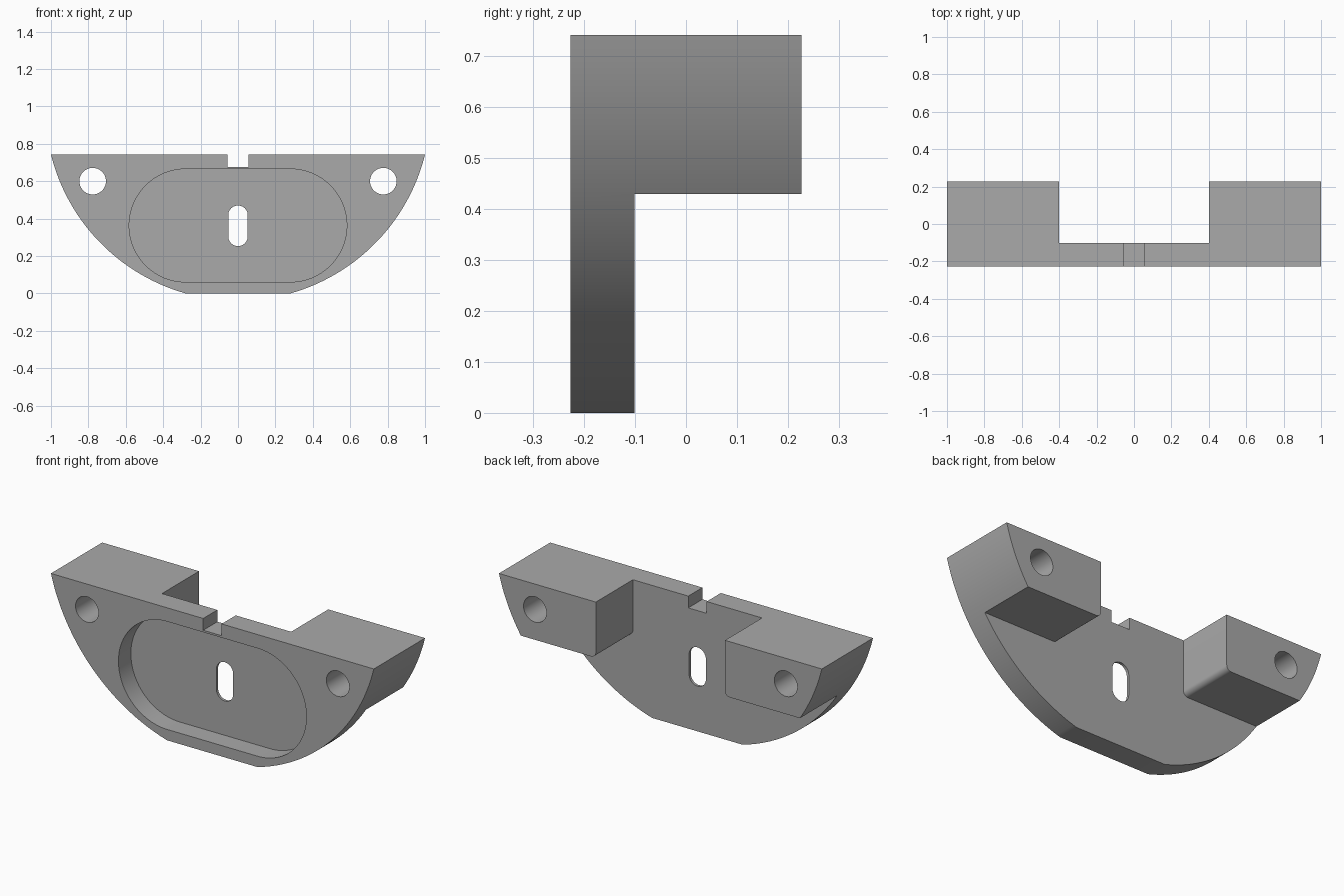
import bpy, bmesh
from math import sin, cos, pi, asin, sqrt

cube = bpy.data.objects.get("Cube")
if cube:
    bpy.data.objects.remove(cube, do_unlink=True)

TOP, FRONT, BACK, WEB = 0.742, -0.2265, 0.2265, -0.1015

grey = bpy.data.materials.new("plain_grey")
grey.use_nodes = True
grey.diffuse_color = (0.4, 0.4, 0.4, 1)
grey.node_tree.nodes["Principled BSDF"].inputs["Base Color"].default_value = (0.4, 0.4, 0.4, 1)


def arc(cx, cz, r, a0, a1, n):
    return [(cx + r * cos(a0 + (a1 - a0) * i / n), cz + r * sin(a0 + (a1 - a0) * i / n))
            for i in range(n + 1)]


def prism(name, pts, y0, y1):
    """Extrude an x-z outline from y0 to y1."""
    bm = bmesh.new()
    face = bm.faces.new([bm.verts.new((x, y0, z)) for x, z in pts])
    ext = bmesh.ops.extrude_face_region(bm, geom=[face])
    bmesh.ops.translate(bm, vec=(0, y1 - y0, 0),
                        verts=[v for v in ext["geom"] if isinstance(v, bmesh.types.BMVert)])
    bmesh.ops.recalc_face_normals(bm, faces=bm.faces)
    mesh = bpy.data.meshes.new(name)
    bm.to_mesh(mesh)
    bm.free()
    mesh.materials.append(grey)
    obj = bpy.data.objects.new(name, mesh)
    bpy.context.collection.objects.link(obj)
    return obj


def mirrored(right):
    return right + [(-x, z) for x, z in reversed(right)]


# Body: circular segment with a flat foot
foot = 0.28
cz = (1 + TOP ** 2 - foot ** 2) / (2 * TOP)
radius = sqrt(foot ** 2 + cz ** 2)
side = arc(0, cz, radius, asin(-cz / radius), asin((TOP - cz) / radius), 48)
body = prism("bracket_body", mirrored(side), FRONT, BACK)

# Relief behind the web, leaving two rear blocks with a rounded inner corner
fillet = 0.03
relief = mirrored([(2, -1), (2, 0.43)]
                  + arc(0.4 + fillet, 0.43 + fillet, fillet, -pi / 2, -pi, 8)
                  + [(0.4, 2)])

# Front pocket, centre slot, top notch and bolt holes
pocket = mirrored(arc(0.28, 0.363, 0.302, -pi / 2, pi / 2, 48))
slot = (arc(0, 0.418, 0.052, 0, pi, 20) + arc(0, 0.305, 0.052, pi, 2 * pi, 20))
notch = mirrored([(0.057, 0.676), (0.057, 1)])

cutters = [prism("relief_cutter", relief, WEB, 1),
           prism("pocket_cutter", pocket, -1, FRONT + 0.11),
           prism("slot_cutter", slot, -1, 1),
           prism("notch_cutter", notch, -1, 1)]
for s in (-1, 1):
    cutters.append(prism("bolt_hole_cutter", arc(s * 0.777, 0.6, 0.071, 0, 2 * pi, 48)[:-1], -1, 1))

for c in cutters:
    c.hide_render = True
    mod = body.modifiers.new(c.name, "BOOLEAN")
    mod.operation = "DIFFERENCE"
    mod.solver = "EXACT"
    mod.object = c

# Bake the cuts and drop the cutters
bpy.context.view_layer.update()
result = bpy.data.meshes.new_from_object(body.evaluated_get(bpy.context.evaluated_depsgraph_get()))
body.modifiers.clear()
body.data = result
for c in cutters:
    bpy.data.objects.remove(c, do_unlink=True)

# Smooth curved walls, keep edges crisp
bpy.ops.object.select_all(action="DESELECT")
body.select_set(True)
bpy.context.view_layer.objects.active = body
bpy.ops.object.shade_smooth_by_angle(angle=0.3)
